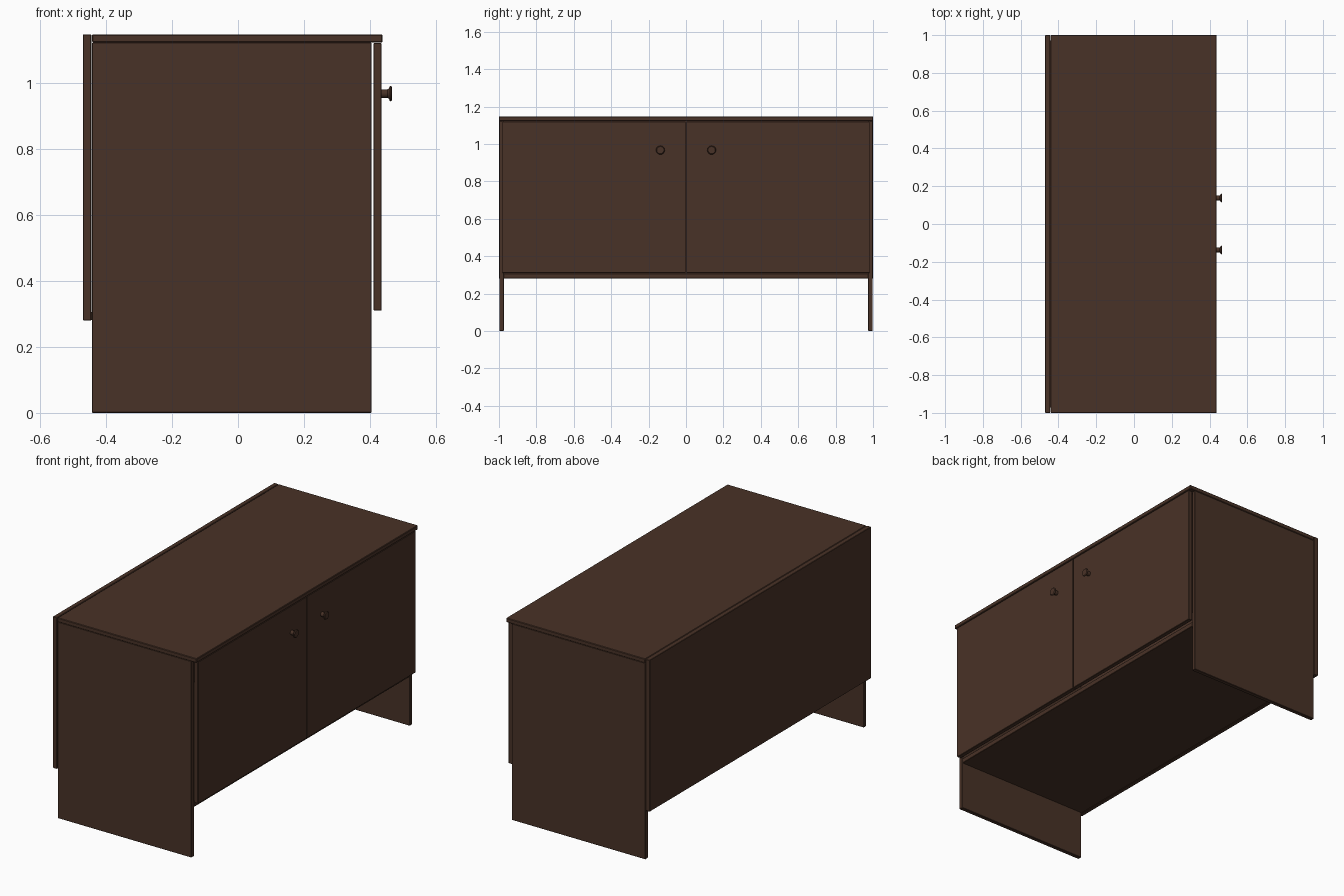
import bpy, bmesh, math
from mathutils import Matrix

if "Cube" in bpy.data.objects:
    bpy.data.objects.remove(bpy.data.objects["Cube"])

wood = bpy.data.materials.new("dark brown wood")
wood.diffuse_color = (0.066, 0.032, 0.020, 1)
wood.use_nodes = True
wood.node_tree.nodes["Principled BSDF"].inputs["Base Color"].default_value = wood.diffuse_color


def add_object(name, bm):
    bmesh.ops.recalc_face_normals(bm, faces=bm.faces)
    mesh = bpy.data.meshes.new(name)
    bm.to_mesh(mesh)
    bm.free()
    mesh.materials.append(wood)
    obj = bpy.data.objects.new(name, mesh)
    bpy.context.collection.objects.link(obj)
    return obj


def panel(name, x, y, z, bevel=0.002):
    """Board given by its min/max along each axis."""
    bm = bmesh.new()
    size = [b - a for a, b in (x, y, z)]
    mid = [(a + b) / 2 for a, b in (x, y, z)]
    bmesh.ops.create_cube(bm, size=1,
                          matrix=Matrix.Translation(mid) @ Matrix.Diagonal((*size, 1)))
    obj = add_object(name, bm)
    mod = obj.modifiers.new("eased edges", 'BEVEL')
    mod.width = bevel
    mod.segments = 1
    return obj


def knob(name, y, z):
    """Turned knob, lathed around the x axis."""
    profile = [(0.434, 0.0), (0.434, 0.013), (0.453, 0.013), (0.457, 0.016),
               (0.460, 0.023), (0.463, 0.0235), (0.467, 0.019), (0.467, 0.0)]
    bm = bmesh.new()
    verts = [bm.verts.new((x, y + r, z)) for x, r in profile]
    edges = [bm.edges.new(p) for p in zip(verts, verts[1:])]
    bmesh.ops.spin(bm, geom=verts + edges, cent=(0, y, z), axis=(1, 0, 0),
                   angle=2 * math.pi, steps=32)
    bmesh.ops.remove_doubles(bm, verts=bm.verts, dist=0.0002)
    obj = add_object(name, bm)
    bpy.context.view_layer.objects.active = obj
    obj.select_set(True)
    bpy.ops.object.shade_smooth_by_angle(angle=math.radians(35))
    obj.select_set(False)


# Carcass
panel("top_board", (-0.442, 0.438), (-1, 1), (1.122, 1.146), 0.003)
panel("back_board", (-0.470, -0.444), (-1, 1), (0.28, 1.146))
panel("bottom_board", (-0.444, 0.404), (-0.974, 0.974), (0.28, 0.307))

# Side boards, doors and knobs, mirrored left and right
for label, s in (("left", -1), ("right", 1)):
    panel(label + "_side_board", (-0.442, 0.404),
          sorted((s * 0.974, s * 0.998)), (0, 1.122))
    panel(label + "_door", (0.410, 0.435),
          sorted((s * 0.002, s * 0.982)), (0.31, 1.12))
    knob(label + "_knob", s * 0.137, 0.967)
